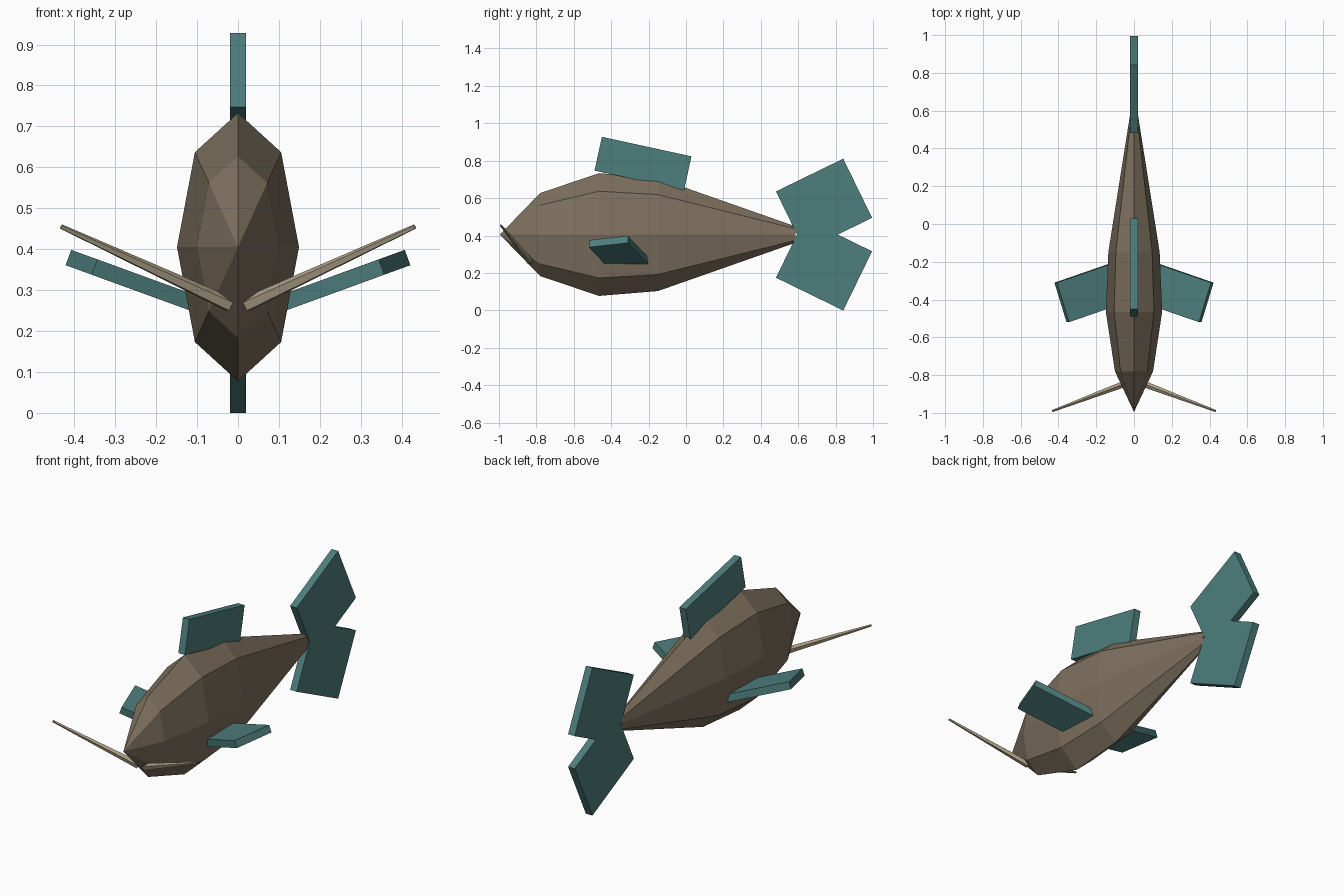
import bpy, bmesh, math
from mathutils import Matrix, Vector

cube = bpy.data.objects.get("Cube")
if cube:
    bpy.data.objects.remove(cube, do_unlink=True)


def material(name, rgb):
    m = bpy.data.materials.new(name)
    m.use_nodes = True
    m.diffuse_color = (*rgb, 1)
    m.node_tree.nodes["Principled BSDF"].inputs["Base Color"].default_value = (*rgb, 1)
    return m


BROWN = material("brown skin", (0.205, 0.162, 0.112))
TEAL = material("teal fin", (0.075, 0.21, 0.205))
TAN = material("pale whisker", (0.40, 0.34, 0.235))


def finish(name, bm, mat):
    bmesh.ops.recalc_face_normals(bm, faces=bm.faces)
    mesh = bpy.data.meshes.new(name)
    bm.to_mesh(mesh)
    bm.free()
    mesh.materials.append(mat)
    obj = bpy.data.objects.new(name, mesh)
    bpy.context.collection.objects.link(obj)
    return obj


def fin(name, size, centre, rotation):
    bm = bmesh.new()
    matrix = Matrix.Translation(centre) @ rotation @ Matrix.Diagonal((*size, 1))
    bmesh.ops.create_cube(bm, size=1, matrix=matrix)
    return finish(name, bm, TEAL)


def rot(degrees, axis):
    return Matrix.Rotation(math.radians(degrees), 4, axis)


# Body: eight-sided oval rings lofted from a pointed nose to a blunt tail root
SIDES = 8
MID_Z = 0.405
stations = [(-0.78, 0.101, 0.222), (-0.465, 0.149, 0.328),
            (-0.15, 0.136, 0.302), (0.585, 0.02, 0.044)]  # y, half width, half height
bm = bmesh.new()
nose = bm.verts.new((0, -0.995, MID_Z))
rings = []
for y, w, h in stations:
    angles = [math.tau * i / SIDES for i in range(SIDES)]
    rings.append([bm.verts.new((w * math.sin(a), y, MID_Z + h * math.cos(a))) for a in angles])
for i in range(SIDES):
    j = (i + 1) % SIDES
    bm.faces.new((nose, rings[0][i], rings[0][j]))
    for a, b in zip(rings, rings[1:]):
        bm.faces.new((a[i], b[i], b[j], a[j]))
bm.faces.new(rings[-1])
finish("body", bm, BROWN)

# Back fin and the two crossing tail fins
fin("back_fin", (0.04, 0.49, 0.185), (0, -0.23, 0.785), rot(-12.3, 'X'))
for name, side in (("upper_tail_fin", 1), ("lower_tail_fin", -1)):
    fin(name, (0.04, 0.40, 0.352), (0, 0.738, MID_Z + side * 0.16), rot(26 * side, 'X'))

# Paired side fins and whiskers
for label, s in (("left", 1), ("right", -1)):
    fin(label + "_side_fin", (0.35, 0.22, 0.04), (s * 0.226, -0.361, 0.311),
        rot(-20 * s, 'Y') @ rot(-18 * s, 'Z'))

    root = Vector((s * 0.02, -0.835, 0.264))
    tip = Vector((s * 0.432, -0.99, 0.455))
    turn = (tip - root).to_track_quat('Z', 'Y').to_matrix().to_4x4()
    bm = bmesh.new()
    bmesh.ops.create_cone(bm, cap_ends=True, segments=5, radius1=0.019, radius2=0.006,
                          depth=(tip - root).length,
                          matrix=Matrix.Translation((root + tip) / 2) @ turn)
    finish(label + "_whisker", bm, TAN)
